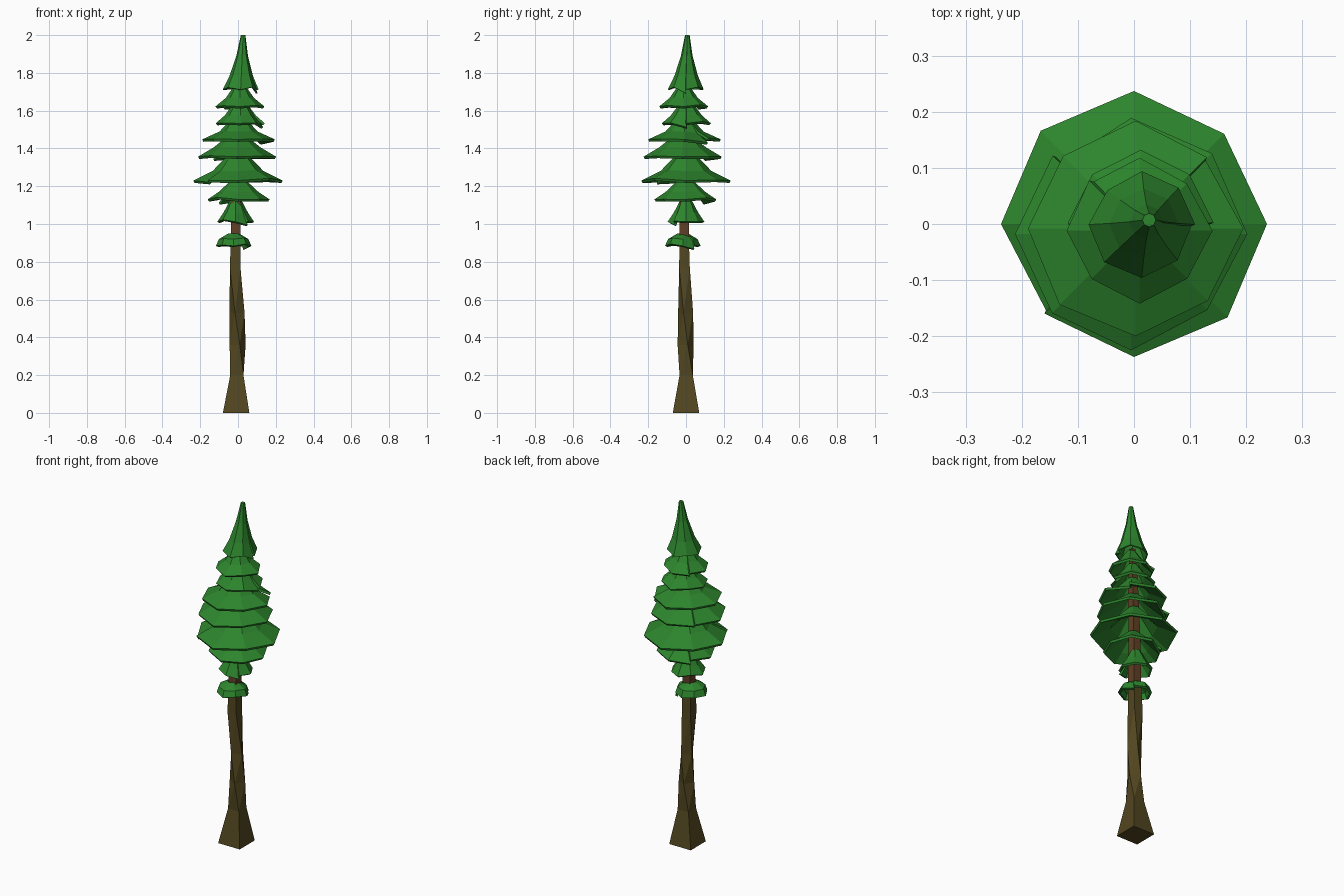
import bpy, math, random
from math import cos, sin, radians

if "Cube" in bpy.data.objects:
    bpy.data.objects.remove(bpy.data.objects["Cube"])

random.seed(4)


def material(name, col):
    m = bpy.data.materials.new(name)
    m.diffuse_color = (*col, 1)
    m.use_nodes = True
    m.node_tree.nodes["Principled BSDF"].inputs["Base Color"].default_value = m.diffuse_color
    return m


GREEN = material("needles", (0.026, 0.235, 0.026))
BARK = material("bark", (0.085, 0.062, 0.014))
CORE = material("inner_wood", (0.12, 0.05, 0.018))


def add(name, verts, faces, mat):
    me = bpy.data.meshes.new(name)
    me.from_pydata(verts, [], faces)
    me.materials.append(mat)
    ob = bpy.data.objects.new(name, me)
    bpy.context.collection.objects.link(ob)
    return ob


def square_loft(name, rings, mat):
    """Loft square rings given as (z, cx, cy, half width, twist)."""
    verts, faces = [], []
    for z, cx, cy, h, rot in rings:
        for k in range(4):
            a = radians(45 + 90 * k + rot)
            verts.append((cx + h * 1.4142 * cos(a), cy + h * 1.4142 * sin(a), z))
    for r in range(len(rings) - 1):
        for k in range(4):
            a, b = r * 4 + k, r * 4 + (k + 1) % 4
            faces += [(a, b, b + 4), (a, b + 4, a + 4)]
    n = len(verts)
    faces += [(3, 2, 1, 0), (n - 4, n - 3, n - 2, n - 1)]
    return add(name, verts, faces, mat)


def skirt(name, cx, cy, profile, slit, lean=(0, 0), cap=False):
    """Eight-sided branch skirt, split at one corner so its ends overlap."""
    verts, faces = [], []
    rows = len(profile)
    jit = [(0, 0) if (slit + 45 * i) % 90 == 0 else
           (random.uniform(-0.09, 0.0), random.uniform(0.0, 0.014)) for i in range(9)]
    z0, z1 = profile[0][1], profile[-1][1]
    for j, (r, z) in enumerate(profile):
        t = (z - z1) / (z0 - z1)
        w = 0 if j == 0 else (1 if j == rows - 1 else 0.5)
        for i in range(9):
            a = radians(slit + 45 * i)
            rr = r * (1 + jit[i][0] * w)
            zz = z + jit[i][1] * w
            if i == 8:
                rr *= 1 - 0.06 * w
                zz -= 0.02 * w
            verts.append((cx + lean[0] * t + rr * cos(a), cy + lean[1] * t + rr * sin(a), zz))
    for j in range(rows - 1):
        for i in range(8):
            a = j * 9 + i
            faces.append((a, a + 9, a + 10, a + 1))
    if cap:
        faces.append(tuple(range(8)))
    ob = add(name, verts, faces, GREEN)
    mod = ob.modifiers.new("thickness", 'SOLIDIFY')
    mod.thickness = 0.008 if cap else 0.014
    mod.offset = -1
    return ob


# twisted trunk with a flared foot
square_loft("trunk", [
    (0.00, -0.010, 0.000, 0.070, 0),
    (0.20, -0.006, 0.001, 0.035, 0),
    (0.36, -0.002, -0.002, 0.031, -30),
    (0.53, -0.005, -0.002, 0.029, -60),
    (0.77, -0.015, -0.008, 0.028, -90),
    (0.92, -0.013, -0.010, 0.025, -90)], BARK)

# thin stem inside the foliage
square_loft("inner_stem", [
    (0.92, -0.013, -0.010, 0.025, 0),
    (1.20, -0.008, -0.006, 0.023, 0),
    (1.50, 0.002, -0.004, 0.019, 0),
    (1.75, 0.012, 0.000, 0.012, 0)], CORE)

# branch skirts, bottom to top: centre, (radius, z) profile, slit angle
tiers = [
    (-0.023, -0.017, [(0.028, 0.950), (0.078, 0.920), (0.094, 0.884)], 45),
    (-0.012, 0.000, [(0.028, 1.130), (0.065, 1.060), (0.097, 1.012)], 315),
    (0.003, -0.003, [(0.030, 1.240), (0.105, 1.170), (0.164, 1.130)], 135),
    (0.000, 0.000, [(0.030, 1.390), (0.135, 1.280), (0.237, 1.230)], 225),
    (-0.005, -0.018, [(0.030, 1.480), (0.125, 1.405), (0.207, 1.356)], 135),
    (0.003, -0.008, [(0.028, 1.570), (0.100, 1.490), (0.192, 1.448)], 45),
    (0.012, 0.002, [(0.026, 1.650), (0.082, 1.575), (0.130, 1.533)], 0),
    (0.010, -0.012, [(0.024, 1.740), (0.075, 1.667), (0.130, 1.622)], 135),
]
for n, (cx, cy, prof, slit) in enumerate(tiers, 1):
    skirt(f"branch_skirt_{n}", cx, cy, prof, slit)

# pointed crown
skirt("crown", 0.014, -0.001,
      [(0.012, 2.000), (0.031, 1.890), (0.062, 1.785), (0.095, 1.712)],
      0, lean=(0.013, 0.008), cap=True)
